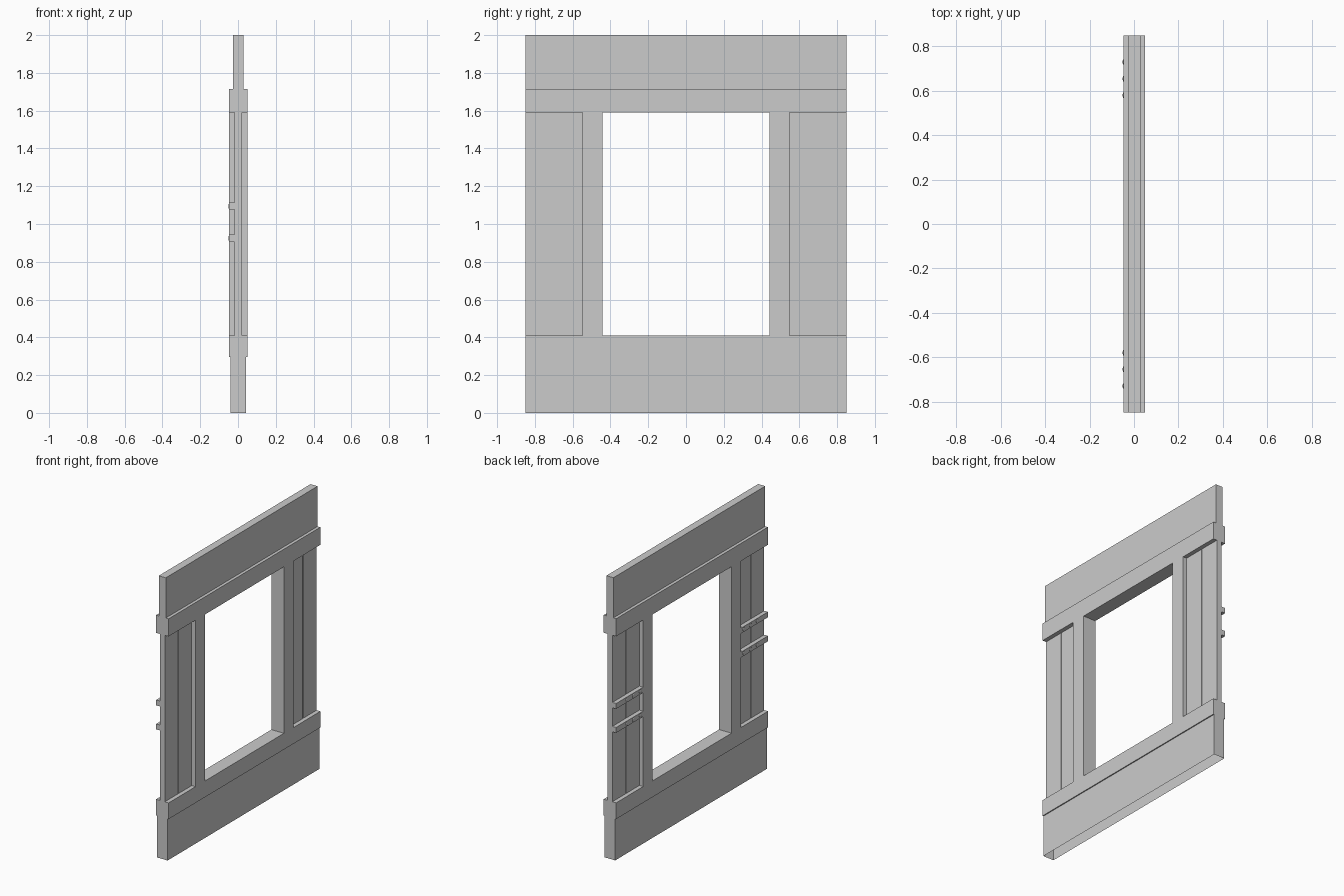
import bpy
import bmesh
from mathutils import Matrix

cube = bpy.data.objects.get("Cube")
if cube:
    bpy.data.objects.remove(cube, do_unlink=True)

grey = bpy.data.materials.new("plain_grey")
grey.use_nodes = True
grey.diffuse_color = (0.6, 0.6, 0.6, 1)
grey.node_tree.nodes["Principled BSDF"].inputs["Base Color"].default_value = (0.6, 0.6, 0.6, 1)

CX = 0.0015            # thickness centre, offset by the bolt heads
HALF = 0.85            # half width of the wall
FRAME, CAP, BASE, PLANK, CORE = 0.049, 0.0275, 0.0415, 0.0195, 0.012
SILL, LINTEL = 0.41, 1.59
WINDOW, BAY = 0.442, 0.548


def finish(name, bm):
    mesh = bpy.data.meshes.new(name)
    bm.to_mesh(mesh)
    bm.free()
    mesh.materials.append(grey)
    obj = bpy.data.objects.new(name, mesh)
    bpy.context.collection.objects.link(obj)
    return obj


def box(name, x, y, z, open_bottom=False):
    bm = bmesh.new()
    bmesh.ops.create_cube(bm, size=1)
    for v in bm.verts:
        v.co = [lo + (c + 0.5) * (hi - lo) for c, (lo, hi) in zip(v.co, (x, y, z))]
    if open_bottom:
        bottom = [f for f in bm.faces if f.normal.z < -0.9]
        bmesh.ops.delete(bm, geom=bottom, context='FACES_ONLY')
    return finish(name, bm)


def slab(half):
    return (CX - half, CX + half)


# Frame: two rails and two posts in one solid, side bays and window left open
ys = [-HALF, -BAY, -WINDOW, WINDOW, BAY, HALF]
zs = [0.295, SILL, LINTEL, 1.715]
bm = bmesh.new()
grid = [[bm.verts.new((CX - FRAME, y, z)) for z in zs] for y in ys]
for i in range(len(ys) - 1):
    for j in range(len(zs) - 1):
        if j != 1 or i in (1, 3):
            bm.faces.new((grid[i][j], grid[i][j + 1], grid[i + 1][j + 1], grid[i + 1][j]))
extruded = bmesh.ops.extrude_face_region(bm, geom=bm.faces[:], use_keep_orig=True)
moved = [g for g in extruded["geom"] if isinstance(g, bmesh.types.BMVert)]
bmesh.ops.translate(bm, verts=moved, vec=(2 * FRAME, 0, 0))
bmesh.ops.recalc_face_normals(bm, faces=bm.faces[:])
bmesh.ops.dissolve_limit(bm, angle_limit=0.01, verts=bm.verts[:], edges=bm.edges[:])
finish("window_frame", bm)

# Boards above and below the frame
box("top_board", slab(CAP), (-HALF, HALF), (1.715, 2))
box("bottom_board", slab(BASE), (-HALF, HALF), (0, 0.295), open_bottom=True)

# Side bays: planks with a groove, crossed by bolted bars on one face
middle, gap = (BAY + HALF) / 2, 0.004
for side, label in ((-1, "front"), (1, "back")):
    def span(a, b):
        return tuple(sorted((side * a, side * b)))

    box(label + "_inner_plank", slab(PLANK), span(BAY, middle - gap), (SILL, LINTEL))
    box(label + "_outer_plank", slab(PLANK), span(middle + gap, HALF), (SILL, LINTEL))
    box(label + "_groove_core", slab(CORE), span(middle - gap, middle + gap), (SILL, LINTEL))
    for level, z in (("lower", 0.925), ("upper", 1.095)):
        box(f"{label}_{level}_bar", (CX - FRAME, CX - PLANK), span(BAY, HALF),
            (z - 0.019, z + 0.019))
        # Domed bolt heads
        for n, y in enumerate((0.58, 0.655, 0.73)):
            bm = bmesh.new()
            place = Matrix.Translation((CX - FRAME, side * y, z))
            bmesh.ops.create_uvsphere(bm, u_segments=12, v_segments=8, radius=0.013,
                                      matrix=place @ Matrix.Diagonal((0.28, 1, 1, 1)))
            for f in bm.faces:
                f.smooth = True
            finish(f"{label}_{level}_bolt_{n + 1}", bm)
